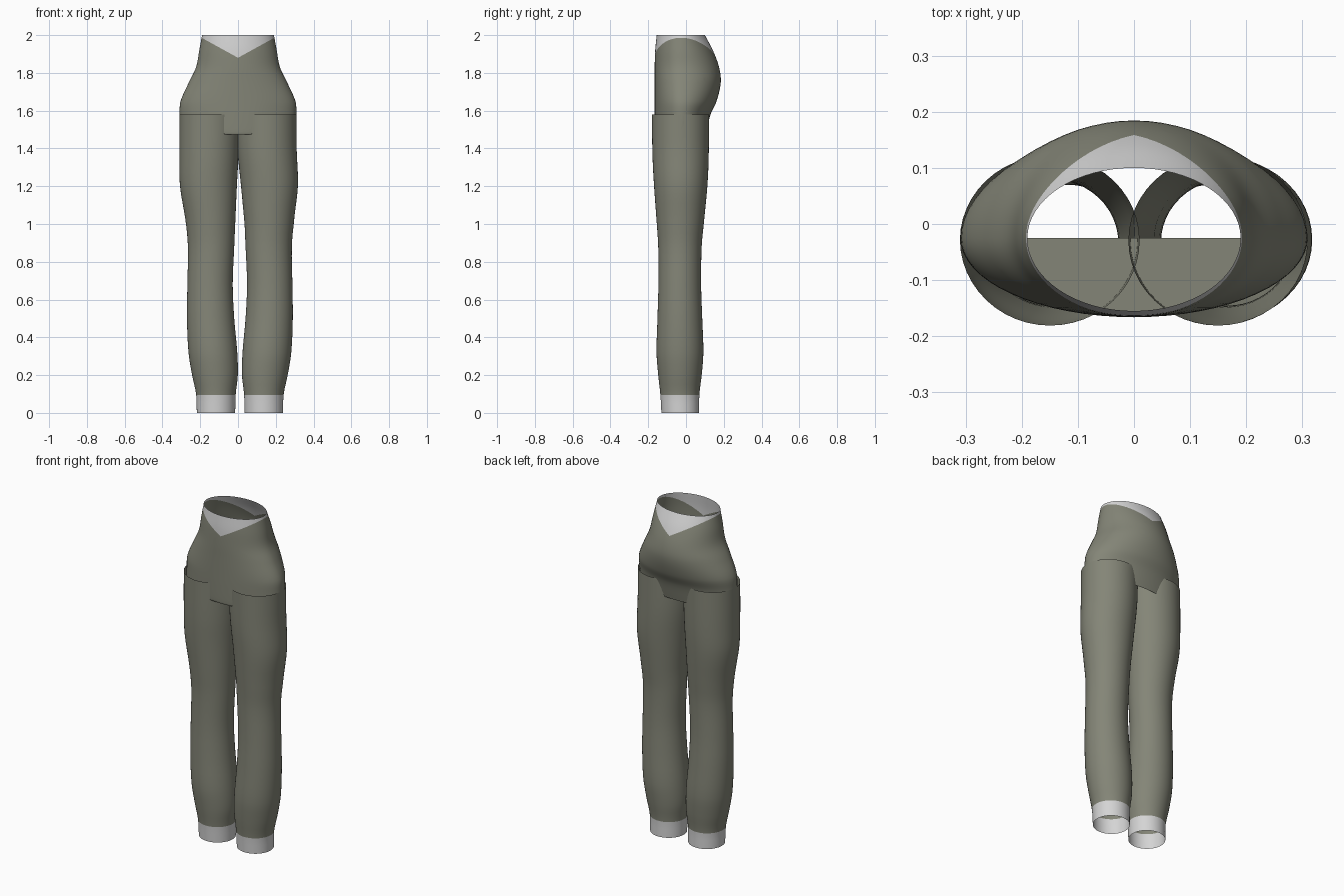
import bpy
import bmesh
import math
from mathutils import Vector

if "Cube" in bpy.data.objects:
    bpy.data.objects.remove(bpy.data.objects["Cube"], do_unlink=True)


def make_material(name, rgb):
    mat = bpy.data.materials.new(name)
    mat.use_nodes = True
    color = (*rgb, 1)
    mat.diffuse_color = color
    mat.node_tree.nodes["Principled BSDF"].inputs["Base Color"].default_value = color
    return mat


olive = make_material("olive cloth", (0.23, 0.235, 0.185))
light = make_material("light grey trim", (0.66, 0.66, 0.66))


def resample(keys, steps):
    """Smooth the key sections with a finite-difference Hermite curve over height."""
    pts = [Vector(k) for k in keys]
    last = len(pts) - 1

    def slope(i):
        a, b = pts[max(i - 1, 0)], pts[min(i + 1, last)]
        return (b - a) / (b[0] - a[0])

    out = []
    for i in range(last):
        p, q = pts[i], pts[i + 1]
        h = q[0] - p[0]
        for s in range(steps):
            t = s / steps
            v = (p * (2*t**3 - 3*t**2 + 1) + slope(i) * h * (t**3 - 2*t**2 + t)
                 + q * (3*t**2 - 2*t**3) + slope(i + 1) * h * (t**3 - t**2))
            v[0] = p[0] + h * t
            out.append(v)
    return out + [pts[-1]]


def loft(sections, sides):
    """Open tube; each section is z, x centre, x radius, y centre, front y, back y."""
    bm = bmesh.new()
    rings = []
    for z, cx, rx, cy, front, back in sections:
        ring = []
        for i in range(sides):
            a = math.tau * i / sides
            s = math.sin(a)
            ry = back - cy if s > 0 else cy - front
            ring.append(bm.verts.new((cx + rx * math.cos(a), cy + ry * s, z)))
        rings.append(ring)
    for low, high in zip(rings, rings[1:]):
        for i in range(sides):
            j = (i + 1) % sides
            bm.faces.new((low[i], low[j], high[j], high[i]))
    return bm, rings


def cut(bm, point, normal):
    bmesh.ops.bisect_plane(bm, geom=bm.verts[:] + bm.edges[:] + bm.faces[:],
                           plane_co=point, plane_no=normal, dist=1e-5)


def finish(name, bm, is_light):
    for f in bm.faces:
        f.material_index = int(is_light(f.calc_center_median()))
    mesh = bpy.data.meshes.new(name)
    bm.to_mesh(mesh)
    bm.free()
    mesh.materials.append(olive)
    mesh.materials.append(light)
    obj = bpy.data.objects.new(name, mesh)
    bpy.context.collection.objects.link(obj)
    bpy.ops.object.select_all(action="DESELECT")
    obj.select_set(True)
    bpy.context.view_layer.objects.active = obj
    bpy.ops.object.shade_smooth_by_angle(angle=math.radians(40))


# Hips: z, half width, front y, back y
hip_keys = [
    (1.475, 0.307, -0.163, 0.105), (1.485, 0.309, -0.165, 0.107),
    (1.58, 0.309, -0.166, 0.13), (1.65, 0.304, -0.166, 0.162),
    (1.75, 0.26, -0.166, 0.184), (1.83, 0.222, -0.166, 0.175),
    (1.92, 0.205, -0.163, 0.142), (2.0, 0.19, -0.155, 0.10),
]
sections = [(z, 0, w, -0.025, f, b) for z, w, f, b in resample(hip_keys, 5)]
hips, rings = loft(sections, 64)

# Half floor closing the front of the hip opening
half = len(rings[0]) // 2
hips.faces.new([rings[0][0]] + rings[0][:half - 1:-1])

# Light waistband dipping to a point at front and back
DIP, RISE = 1.88, 0.55
for side in (-1, 1):
    cut(hips, (0, 0, DIP), (-side * RISE, 0, 1))
finish("hips", hips, lambda c: c.z > DIP + RISE * abs(c.x))

# Legs: z, outer x, inner x, front y, back y, measured on the right leg
leg_keys = [
    (0.0, 0.218, 0.015, -0.13, 0.07), (0.1, 0.222, 0.012, -0.136, 0.071),
    (0.2, 0.243, 0.001, -0.147, 0.083), (0.32, 0.262, 0.004, -0.156, 0.092),
    (0.5, 0.27, 0.02, -0.151, 0.086), (0.68, 0.268, 0.028, -0.146, 0.08),
    (0.88, 0.265, 0.02, -0.147, 0.083), (1.02, 0.278, 0.014, -0.156, 0.096),
    (1.2, 0.307, 0.006, -0.169, 0.113), (1.35, 0.31, -0.002, -0.177, 0.12),
    (1.58, 0.309, -0.01, -0.181, 0.122),
]
CUFF = 0.095
for name, side in (("right_leg", -1), ("left_leg", 1)):
    sections = []
    for z, outer, inner, front, back in resample(leg_keys, 4):
        # the left leg stands a little wider below the thigh
        shift = 0.02 * min(1, max(0, (1.4 - z) / 0.4)) if side > 0 else 0
        sections.append((z, side * (outer + inner) / 2 + shift, (outer - inner) / 2,
                         (front + back) / 2, front, back))
    leg, _ = loft(sections, 48)
    cut(leg, (0, 0, CUFF), (0, 0, 1))
    finish(name, leg, lambda c: c.z < CUFF)
